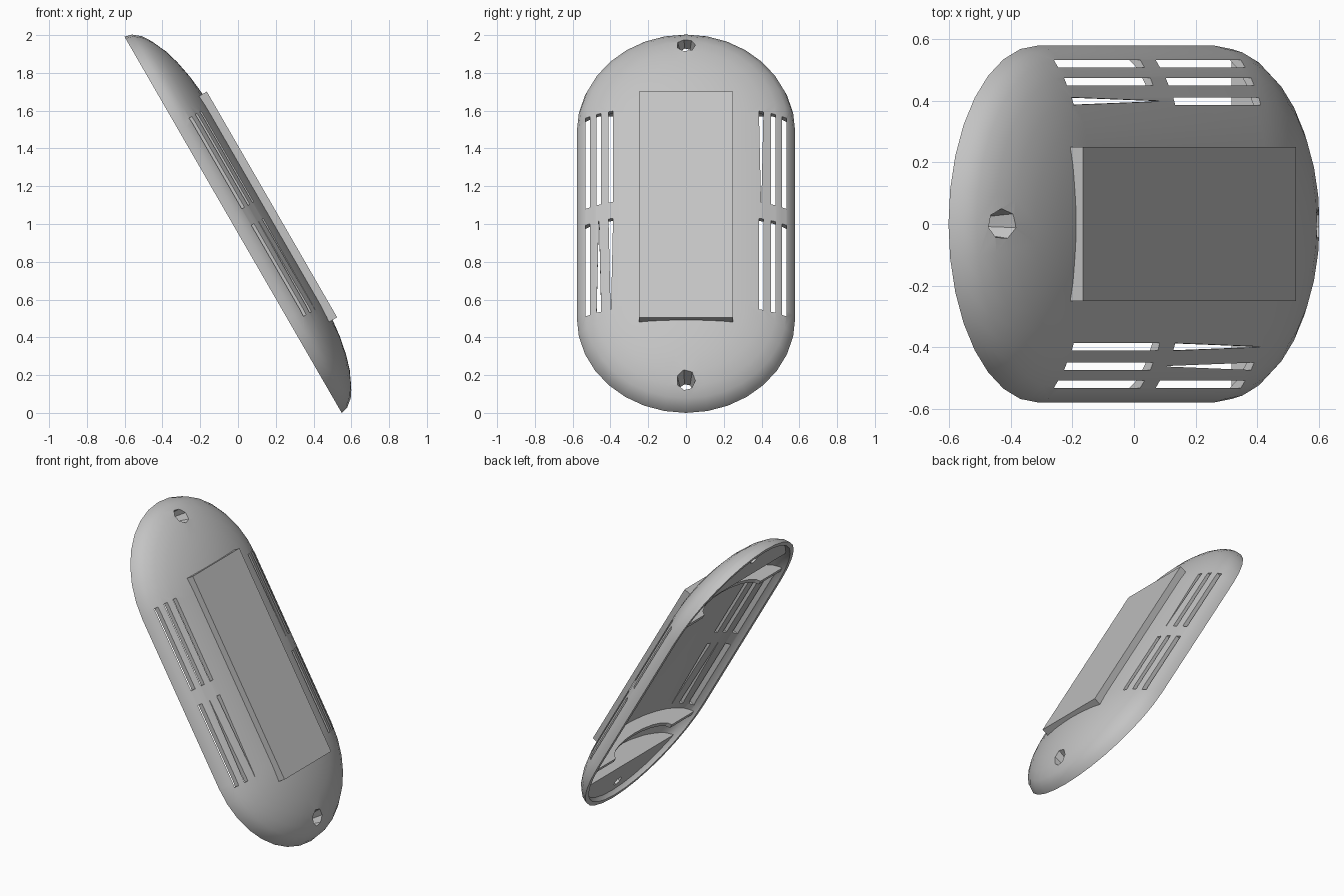
import bpy, bmesh, math
from mathutils import Matrix, Vector

if "Cube" in bpy.data.objects:
    bpy.data.objects.remove(bpy.data.objects["Cube"], do_unlink=True)

# Main sizes in the housing's own frame: x along it, z out of its open back
RADIUS, HEIGHT, STRAIGHT, WALL = 0.578, 0.21, 0.572, 0.03
TILT = Matrix.Translation((-0.026, 0, 0.996)) @ Matrix.Rotation(math.radians(60), 4, 'Y')

grey = bpy.data.materials.new("plain_grey")
grey.use_nodes = True
grey.diffuse_color = (0.55, 0.55, 0.55, 1)
grey.node_tree.nodes["Principled BSDF"].inputs["Base Color"].default_value = (0.55, 0.55, 0.55, 1)


def finish(name, bm):
    bmesh.ops.remove_doubles(bm, verts=bm.verts, dist=1e-5)
    bmesh.ops.recalc_face_normals(bm, faces=bm.faces)
    mesh = bpy.data.meshes.new(name)
    bm.to_mesh(mesh)
    bm.free()
    mesh.materials.append(grey)
    obj = bpy.data.objects.new(name, mesh)
    bpy.context.collection.objects.link(obj)
    return obj


def half_capsule(name, inset=0.0, skirt=0.0, arc=16, rings=8):
    """Domed half capsule; skirt extends it below the back plane."""
    bm = bmesh.new()
    levels = [(math.cos(t), math.sin(t)) for t in
              (math.pi / 2 * k / rings for k in range(rings + 1))]
    loops = []
    for c, s in ([(1, None)] if skirt else []) + levels:
        r = (RADIUS - inset) * c
        z = -skirt if s is None else (HEIGHT - inset) * s
        loop = []
        for side in (1, -1):
            for i in range(arc + 1):
                a = math.pi * (i / arc - 0.5)
                loop.append(bm.verts.new((side * (STRAIGHT + r * math.cos(a)),
                                          side * r * math.sin(a), z)))
        loops.append(loop)
    bm.faces.new(loops[0])
    for low, high in zip(loops, loops[1:]):
        for i in range(len(low)):
            j = (i + 1) % len(low)
            bm.faces.new((low[i], low[j], high[j], high[i]))
    bmesh.ops.dissolve_degenerate(bm, dist=1e-5, edges=bm.edges)
    return finish(name, bm)


def prism(bm, outline, axis, depth):
    """Extrude a closed outline of points along an axis."""
    base = bm.faces.new([bm.verts.new(p) for p in outline])
    top = bmesh.ops.extrude_face_region(bm, geom=[base], use_keep_orig=True)["geom"]
    move = Vector(axis) * depth
    bmesh.ops.translate(bm, vec=move, verts=[g for g in top if isinstance(g, bmesh.types.BMVert)])


def box(name, x, y, z):
    bm = bmesh.new()
    prism(bm, [(x[0], y[0], z[0]), (x[1], y[0], z[0]),
               (x[1], y[1], z[0]), (x[0], y[1], z[0])], (0, 0, 1), z[1] - z[0])
    return finish(name, bm)


def boolean(obj, tool, operation):
    mod = obj.modifiers.new("cut", 'BOOLEAN')
    mod.operation, mod.object, mod.solver = operation, tool, 'EXACT'
    graph = bpy.context.evaluated_depsgraph_get()
    graph.update()
    mesh = bpy.data.meshes.new_from_object(obj.evaluated_get(graph))
    obj.modifiers.clear()
    obj.data = mesh


# Cutters: vent slots, some of them tapering to a point
bm = bmesh.new()
WIDE, POINT = 0.012, 0.001
tapers = {(-1, 1, 0): (WIDE, POINT), (1, -1, 0): (POINT, WIDE), (1, -1, 1): (WIDE, POINT)}
for end in (-1, 1):
    for side in (-1, 1):
        for row, y in enumerate((0.398, 0.461, 0.519)):
            outer, inner = tapers.get((end, side, row), (WIDE, WIDE))
            a, b, y = end * 0.606, end * 0.05, side * y
            prism(bm, [(a, y - outer, -0.1), (b, y - inner, -0.1),
                       (b, y + inner, -0.1), (a, y + outer, -0.1)], (0, 0, 1), 0.5)
slots = finish("slot_cutter", bm)

# Cutters: screw holes narrowing toward the back
bm = bmesh.new()
for end in (-1, 1):
    bmesh.ops.create_cone(bm, cap_ends=True, segments=7, radius1=0.025, radius2=0.06,
                          depth=0.22, matrix=Matrix.Translation((end * 1.026, 0, 0.08)))
holes = finish("hole_cutter", bm)
cavity = half_capsule("cavity_cutter", WALL, 0.05)
body = half_capsule("body_cutter", WALL / 2)

# Hollow shell
shell = half_capsule("shell")
for tool in (cavity, slots, holes):
    boolean(shell, tool, 'DIFFERENCE')
parts = [shell]

# Solid end blocks and arched cross ribs inside
for end, label in ((-1, "upper"), (1, "lower")):
    block = box(label + "_end_block", sorted((end * 0.84, end * 1.3)), (-0.7, 0.7), (0.03, 0.3))
    boolean(block, body, 'INTERSECT')
    boolean(block, holes, 'DIFFERENCE')
    bm = bmesh.new()
    arch = [(0.3 * math.cos(a), 0.02 + 0.08 * math.sin(a))
            for a in (math.pi * i / 10 for i in range(11))]
    outline = [(0.7, 0.3), (0.7, 0.02)] + arch + [(-0.7, 0.02), (-0.7, 0.3)]
    prism(bm, [(end * 0.65, y, z) for y, z in outline], (end, 0, 0), 0.03)
    rib = finish(label + "_rib", bm)
    boolean(rib, body, 'INTERSECT')
    parts += [block, rib]

# Raised front plate
parts.append(box("front_plate", (-0.68, 0.70), (-0.25, 0.25), (0.182, 0.232)))

for tool in (slots, holes, cavity, body):
    bpy.data.objects.remove(tool, do_unlink=True)

# Lean everything back and shade
bpy.ops.object.select_all(action='DESELECT')
for obj in parts:
    obj.data.transform(TILT)
    obj.select_set(True)
bpy.context.view_layer.objects.active = shell
bpy.ops.object.shade_smooth_by_angle(angle=math.radians(30))
